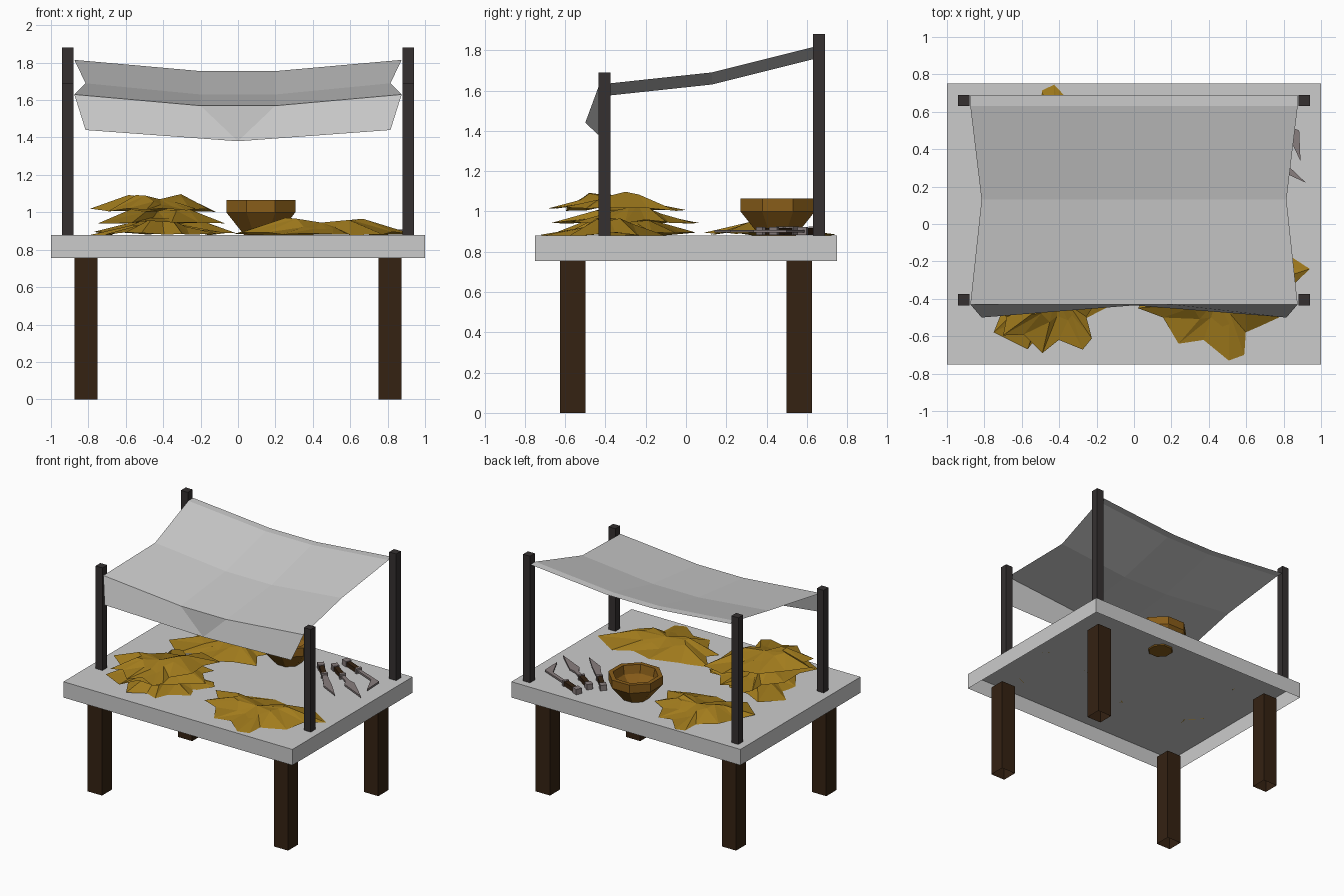
import bpy, bmesh, math, random
from mathutils import Vector

if "Cube" in bpy.data.objects:
    bpy.data.objects.remove(bpy.data.objects["Cube"])

random.seed(4)


def mat(name, rgb):
    m = bpy.data.materials.new(name)
    m.diffuse_color = (*rgb, 1)
    m.use_nodes = True
    m.node_tree.nodes["Principled BSDF"].inputs["Base Color"].default_value = m.diffuse_color
    return m


DARK = mat("dark_post", (0.035, 0.03, 0.03))
WOOD = mat("dark_wood", (0.035, 0.016, 0.006))
HIDE = mat("tan_hide", (0.36, 0.2, 0.012))
BOWL = mat("bowl_wood", (0.25, 0.11, 0.01))
METAL = mat("dull_metal", (0.25, 0.21, 0.21))


def mesh(name, verts, faces, material=None):
    me = bpy.data.meshes.new(name)
    me.from_pydata([tuple(v) for v in verts], [], faces)
    bm = bmesh.new()
    bm.from_mesh(me)
    bmesh.ops.recalc_face_normals(bm, faces=bm.faces)
    bm.to_mesh(me)
    bm.free()
    ob = bpy.data.objects.new(name, me)
    bpy.context.collection.objects.link(ob)
    if material:
        me.materials.append(material)
    return ob


def open_box(name, x, y, z, material=None):
    """Box without an underside; x, y, z are (min, max)."""
    v = [(a, b, c) for c in z for a, b in
         ((x[0], y[0]), (x[1], y[0]), (x[1], y[1]), (x[0], y[1]))]
    f = [(i, (i + 1) % 4, (i + 1) % 4 + 4, i + 4) for i in range(4)]
    return mesh(name, v, f + [(4, 5, 6, 7)], material)


# table top, legs and canopy posts
open_box("table_top", (-1, 1), (-.75, .75), (.755, .88))
for sx, side in ((-1, "left"), (1, "right")):
    for sy, end in ((-1, "front"), (1, "back")):
        cx, cy = sx * .8125, sy * .5625
        open_box(f"{end}_{side}_leg", (cx - .0625, cx + .0625),
                 (cy - .0625, cy + .0625), (0, .755), WOOD)
        cx, cy, top = sx * .91, (-.405 if sy < 0 else .66), (1.69 if sy < 0 else 1.88)
        open_box(f"{end}_{side}_post", (cx - .03, cx + .03),
                 (cy - .03, cy + .03), (.88, top), DARK)

# sagging cloth canopy with a front flap
rows = [(-.43, .875, 1.63), (.13, .815, 1.69), (.63, .875, 1.815), (.69, .875, 1.815)]
cv = [(x, y, z - (.06 if abs(x) < .3 else 0))
      for y, w, z in rows for x in (-w, -.2, .2, w)]
cf = [(r * 4 + c, r * 4 + c + 1, r * 4 + c + 5, r * 4 + c + 4)
      for r in range(3) for c in range(3)]
cv += [(-.815, -.5, 1.44), (0, -.435, 1.38), (.815, -.5, 1.44)]
cf += [(0, 16, 17, 1), (1, 17, 2), (2, 17, 18, 3)]
mesh("cloth_canopy", cv, cf)

# ragged hide: outline, raised middle ring and centre, fitted into a rectangle
OUTLINE = [(.48, .16), (.27, .3), (.13, .23), (-.03, .27), (-.25, .2), (-.45, .15),
           (-.35, .03), (-.41, -.05), (-.28, -.1), (-.2, -.24), (-.07, -.22),
           (.06, -.33), (.14, -.3), (.15, -.18), (.32, -.1), (.37, .05)]


def hide(name, x, y, z, turn):
    c, s = math.cos(turn), math.sin(turn)
    pts = [(c * a - s * b, s * a + c * b) for a, b in OUTLINE]
    lo = [min(p[i] for p in pts) for i in (0, 1)]
    hi = [max(p[i] for p in pts) for i in (0, 1)]

    def fit(a, b, h):
        return (x[0] + (a - lo[0]) / (hi[0] - lo[0]) * (x[1] - x[0]),
                y[0] + (b - lo[1]) / (hi[1] - lo[1]) * (y[1] - y[0]), z + h)

    n = len(pts)
    v = [fit(a, b, random.uniform(-.008, .012)) for a, b in pts]
    for i, (a, b) in enumerate(pts):
        ox, oy = OUTLINE[i]
        peak = .052 + .03 * math.cos(2 * math.atan2(oy, ox)) + random.uniform(-.012, .008)
        v.append(fit(a * .45, b * .45, peak))
    v.append(fit(0, 0, .06))
    f = []
    for i in range(n):
        j = (i + 1) % n
        f += [(i, j, n + j), (i, n + j, n + i), (n + i, n + j, 2 * n)]
    mesh(name, v, f, HIDE)


hide("right_hide", (-.02, .94), (-.73, -.1), .885, 0)
hide("back_hide", (-.77, -.01), (.09, .745), .885, math.pi)
hide("stacked_hide_bottom", (-.79, -.05), (-.66, .05), .885, 1.7)
hide("stacked_hide_middle", (-.75, -.07), (-.67, .07), .947, 3.4)
hide("stacked_hide_top", (-.79, -.12), (-.69, .0), 1.01, .4)

# eight-sided bowl
profile = [(.09, .872), (.2, 1.0), (.2, 1.065), (.165, 1.065), (.15, 1.0), (.08, .93)]
bv, bf = [], []
for r, z in profile:
    for k in range(8):
        t = (k + .5) * math.pi / 4
        bv.append((.122 + r * math.cos(t), .455 + r * math.sin(t), z))
for p in range(len(profile) - 1):
    for k in range(8):
        q = (k + 1) % 8
        bf.append((p * 8 + k, p * 8 + q, p * 8 + q + 8, p * 8 + k + 8))
bf += [tuple(range(8)), tuple(range(40, 48))]
mesh("bowl", bv, bf, BOWL)


# hand tools: pommel, grip and flat blade, lying on the table
def slab(name, outline, start, axis, z, material):
    """Extrude an outline given as (distance along axis, sideways)."""
    side = Vector((-axis.y, axis.x))
    flat = [start + axis * a + side * b for a, b in outline]
    n = len(flat)
    v = [(p.x, p.y, h) for h in z for p in flat]
    f = [tuple(range(n)), tuple(range(n, 2 * n))]
    f += [(i, (i + 1) % n, (i + 1) % n + n, i + n) for i in range(n)]
    mesh(name, v, f, material)


def rect(a0, a1, w):
    return [(a0, -w), (a1, -w), (a1, w), (a0, w)]


def tool(name, start, end, blade):
    start, end = Vector(start), Vector(end)
    axis = (end - start).normalized()
    slab(name + "_pommel", rect(0, .05, .024), start, axis, (.882, .925), METAL)
    slab(name + "_grip", rect(.05, .17, .018), start, axis, (.885, .918), WOOD)
    slab(name + "_collar", rect(.17, .19, .024), start, axis, (.882, .922), METAL)
    slab(name + "_blade", blade, start, axis, (.895, .908), METAL)


tool("knife", (.37, .5), (.73, .13),
     [(.19, -.018), (.36, -.035), (.52, .02), (.36, .025), (.19, .018)])
tool("skinning_knife", (.46, .54), (.92, .22),
     [(.19, -.015), (.27, -.015), (.33, -.04), (.56, 0), (.33, .035), (.27, .015), (.19, .015)])
tool("hooked_scraper", (.48, .65), (.86, .49),
     [(.19, -.014), (.37, -.014), (.5, -.13), (.43, .018), (.19, .014)])
